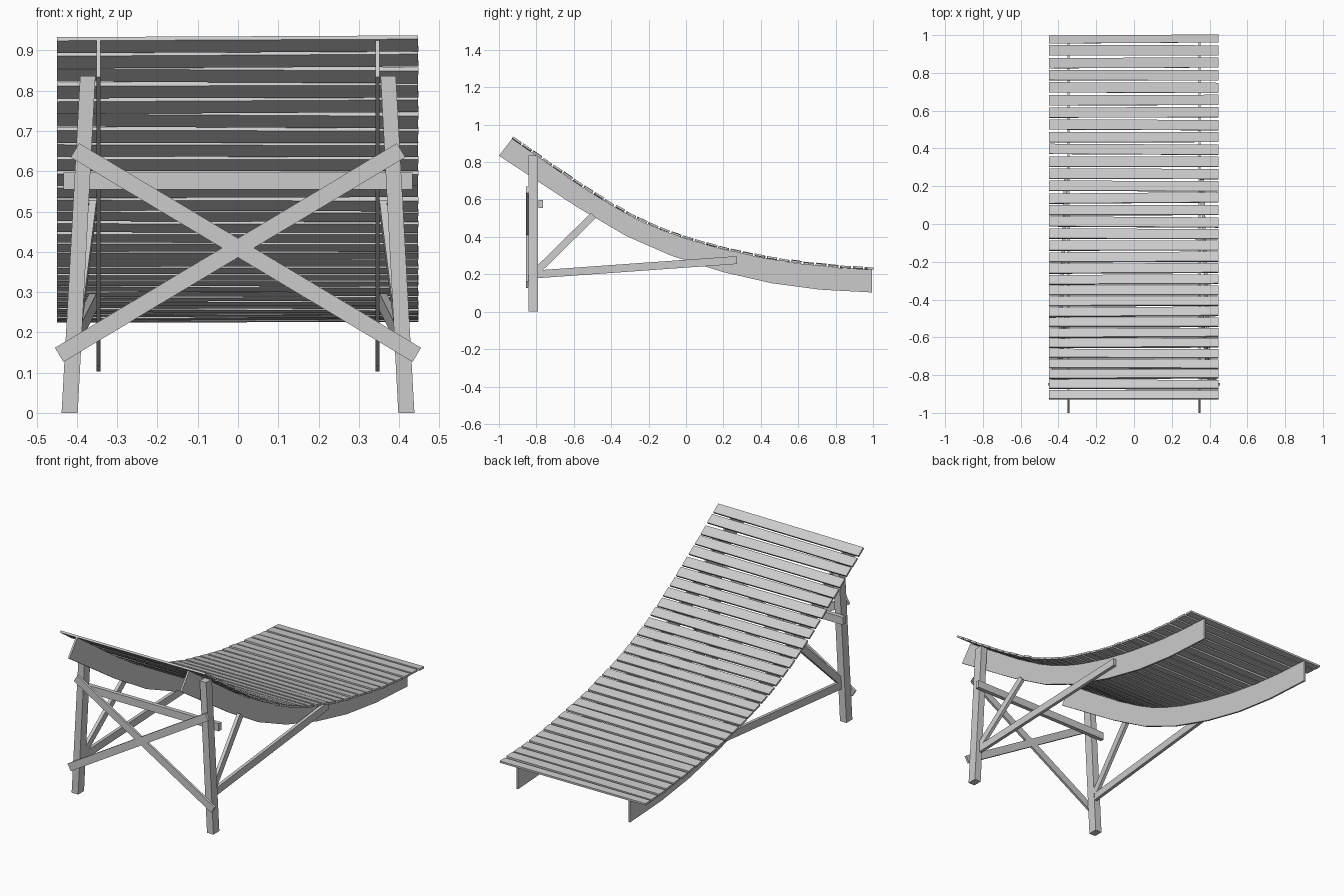
import bpy, math, random
from mathutils import Vector, Matrix

if "Cube" in bpy.data.objects:
    bpy.data.objects.remove(bpy.data.objects["Cube"])

random.seed(4)


def mesh_object(name, verts, faces):
    me = bpy.data.meshes.new(name)
    me.from_pydata(verts, [], faces)
    ob = bpy.data.objects.new(name, me)
    bpy.context.collection.objects.link(ob)
    import bmesh
    bm = bmesh.new()
    bm.from_mesh(me)
    bmesh.ops.recalc_face_normals(bm, faces=bm.faces)
    bm.to_mesh(me)
    bm.free()
    return ob


def prism(name, profile, axis, lo, hi):
    """Extrude a 2D profile along x (profile is y,z) or y (profile is x,z)."""
    place = (lambda p, t: (t, p[0], p[1])) if axis == 'x' else (lambda p, t: (p[0], t, p[1]))
    n = len(profile)
    verts = [place(p, t) for t in (lo, hi) for p in profile]
    faces = [tuple(range(n)), tuple(range(n, 2 * n))]
    faces += [(i, (i + 1) % n, n + (i + 1) % n, n + i) for i in range(n)]
    return mesh_object(name, verts, faces)


def box(name, centre, size, rot=None):
    rot = rot or Matrix.Identity(3)
    c = Vector(centre)
    verts = [c + rot @ Vector((x * size[0] / 2, y * size[1] / 2, z * size[2] / 2))
             for x in (-1, 1) for y in (-1, 1) for z in (-1, 1)]
    faces = [(0, 1, 3, 2), (4, 5, 7, 6), (0, 1, 5, 4), (2, 3, 7, 6), (0, 2, 6, 4), (1, 3, 7, 5)]
    return mesh_object(name, verts, faces)


def beam(name, a, b, thick, width, side):
    """Board from a to b; thick is measured along the side direction."""
    a, b = Vector(a), Vector(b)
    d = (b - a).normalized()
    w = d.cross(Vector(side)).normalized()
    s = w.cross(d)
    rot = Matrix((s, d, w)).transposed()
    return box(name, (a + b) / 2, (thick, (b - a).length, width), rot)


# Curved side rails
top = [(-.93, .925), (-.75, .80), (-.54, .657), (-.38, .558), (-.25, .488), (-.12, .433), (0, .390),
       (.2, .333), (.4, .290), (.6, .258), (.8, .236), (.995, .225)]
bottom = [(.995, .103), (.717, .118), (.46, .152), (.198, .212), (-.075, .298),
          (-.32, .405), (-.583, .560), (-1, .834)]
for side, tag in ((-1, "left"), (1, "right")):
    x0, x1 = sorted((side * .341, side * .351))
    prism(tag + "_rail", top + bottom, 'x', x0, x1)

    # Splayed front leg
    prism(tag + "_leg", [(side * .438, 0), (side * .398, 0), (side * .354, .836), (side * .392, .836)],
          'y', -.842, -.79)

    # Two side struts from the leg to the rail
    beam(tag + "_long_strut", (side * .398, -.80, .20), (side * .360, .27, .276), .018, .042, (1, 0, 0))
    beam(tag + "_short_strut", (side * .398, -.80, .215), (side * .360, -.495, .515), .018, .038, (1, 0, 0))

    # Diagonal cross brace on the front of the legs
    beam(tag + "_cross_brace", (side * .405, -.849, .652), (-side * .444, -.849, .144),
         .013, .041, (0, 1, 0))

# Crossbar behind the legs
box("crossbar", (0, -.777, .576), (.866, .023, .042))

# Slats spaced along the rail curve
pts = [Vector((0, y, z)) for y, z in top]
pts[-1].y = 1.0
lengths = [(b - a).length for a, b in zip(pts, pts[1:])]
total = sum(lengths)


def on_curve(s):
    for i, l in enumerate(lengths):
        if s <= l or i == len(lengths) - 1:
            return pts[i].lerp(pts[i + 1], s / l)
        s -= l


pitch, width, thick = .0662, .054, .011
s, n = 0.0, 1
while s < total - .01:
    e = min(s + width, total)
    a, b = on_curve(s), on_curve(e)
    d = b - a
    rot = (Matrix.Rotation(math.atan2(d.z, d.y), 3, 'X')
           @ Matrix.Rotation(random.uniform(-.007, .007), 3, 'Z')
           @ Matrix.Rotation(random.uniform(-.004, .004), 3, 'Y'))
    normal = Vector((0, -d.z, d.y)).normalized()
    box("slat_%02d" % n, (a + b) / 2 + normal * (thick / 2 + random.uniform(0, .003)) - Vector((.001, 0, 0)),
        (.897, d.length, thick), rot)
    s += pitch
    n += 1
